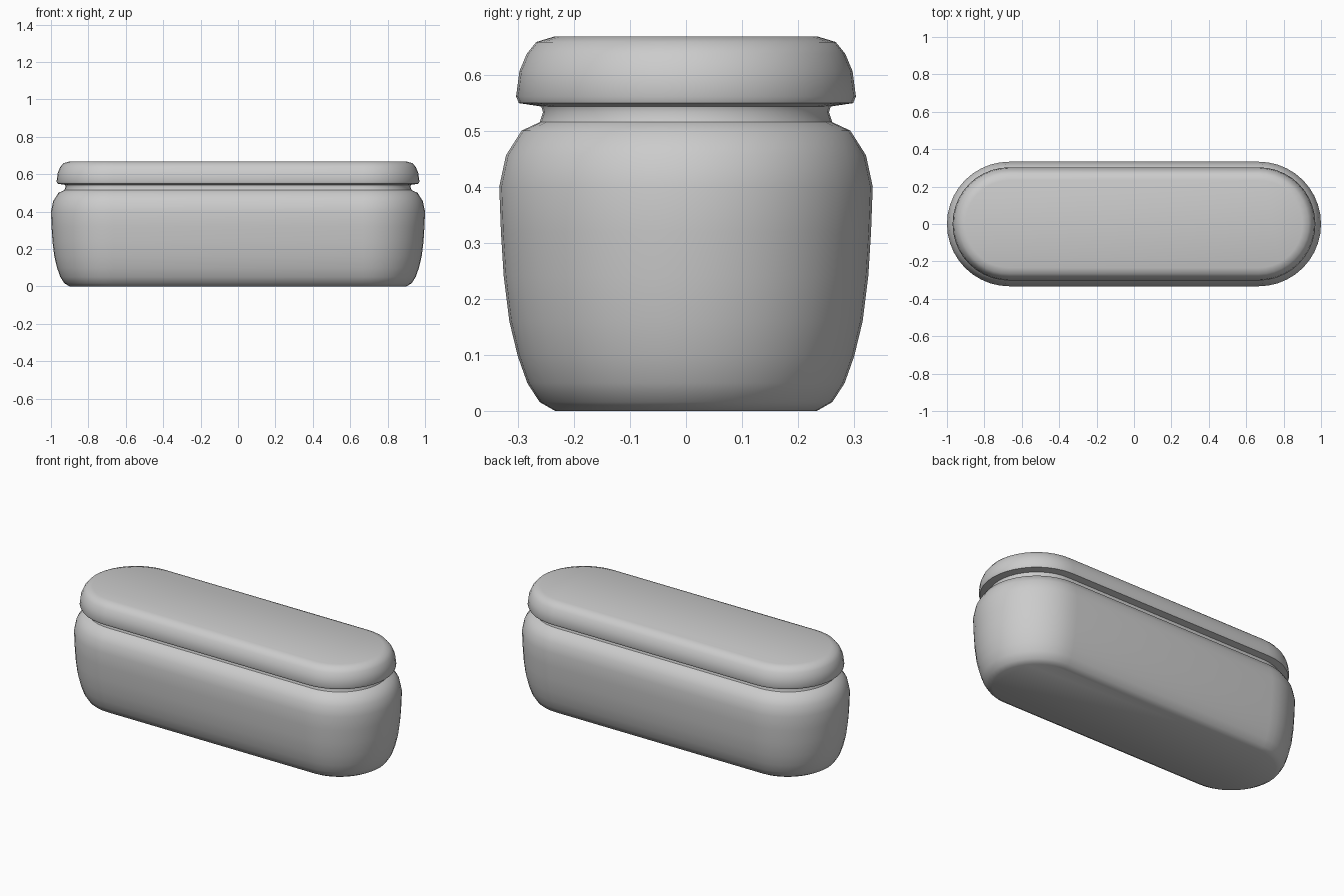
import bpy, bmesh, math

if "Cube" in bpy.data.objects:
    bpy.data.objects.remove(bpy.data.objects["Cube"])

HALF = 0.667   # half length of the straight sides
SEG = 20       # steps around each rounded end


def ring_points(r, z):
    pts = []
    for side, start in ((1, -math.pi / 2), (-1, math.pi / 2)):
        for i in range(SEG + 1):
            a = start + math.pi * i / SEG
            pts.append((side * HALF + r * math.cos(a), r * math.sin(a), z))
    return pts


def stadium_loft(name, profile, cap_bottom=False, cap_top=False):
    bm = bmesh.new()
    rings = [[bm.verts.new(p) for p in ring_points(r, z)] for r, z in profile]
    n = len(rings[0])
    for lo, hi in zip(rings, rings[1:]):
        for i in range(n):
            j = (i + 1) % n
            bm.faces.new((lo[i], lo[j], hi[j], hi[i]))
    if cap_bottom:
        bm.faces.new(rings[0][::-1])
    if cap_top:
        bm.faces.new(rings[-1])
    mesh = bpy.data.meshes.new(name)
    bm.to_mesh(mesh)
    bm.free()
    ob = bpy.data.objects.new(name, mesh)
    bpy.context.collection.objects.link(ob)
    bpy.ops.object.select_all(action='DESELECT')
    ob.select_set(True)
    bpy.context.view_layer.objects.active = ob
    bpy.ops.object.shade_smooth_by_angle(angle=math.radians(40))
    return ob


# Bulging body of the case
stadium_loft("case_body", [
    (0.233, 0.0), (0.261, 0.016), (0.283, 0.05), (0.300, 0.098),
    (0.315, 0.16), (0.325, 0.24), (0.330, 0.32), (0.333, 0.40),
    (0.321, 0.456), (0.293, 0.50), (0.261, 0.515)], cap_bottom=True)

# Recessed neck between body and lid
stadium_loft("neck", [(0.261, 0.515), (0.255, 0.533), (0.258, 0.543)])

# Lid with rounded shoulder and flat top
stadium_loft("lid", [
    (0.258, 0.543), (0.298, 0.549), (0.303, 0.561), (0.297, 0.606),
    (0.284, 0.637), (0.267, 0.658), (0.234, 0.668)], cap_top=True)
